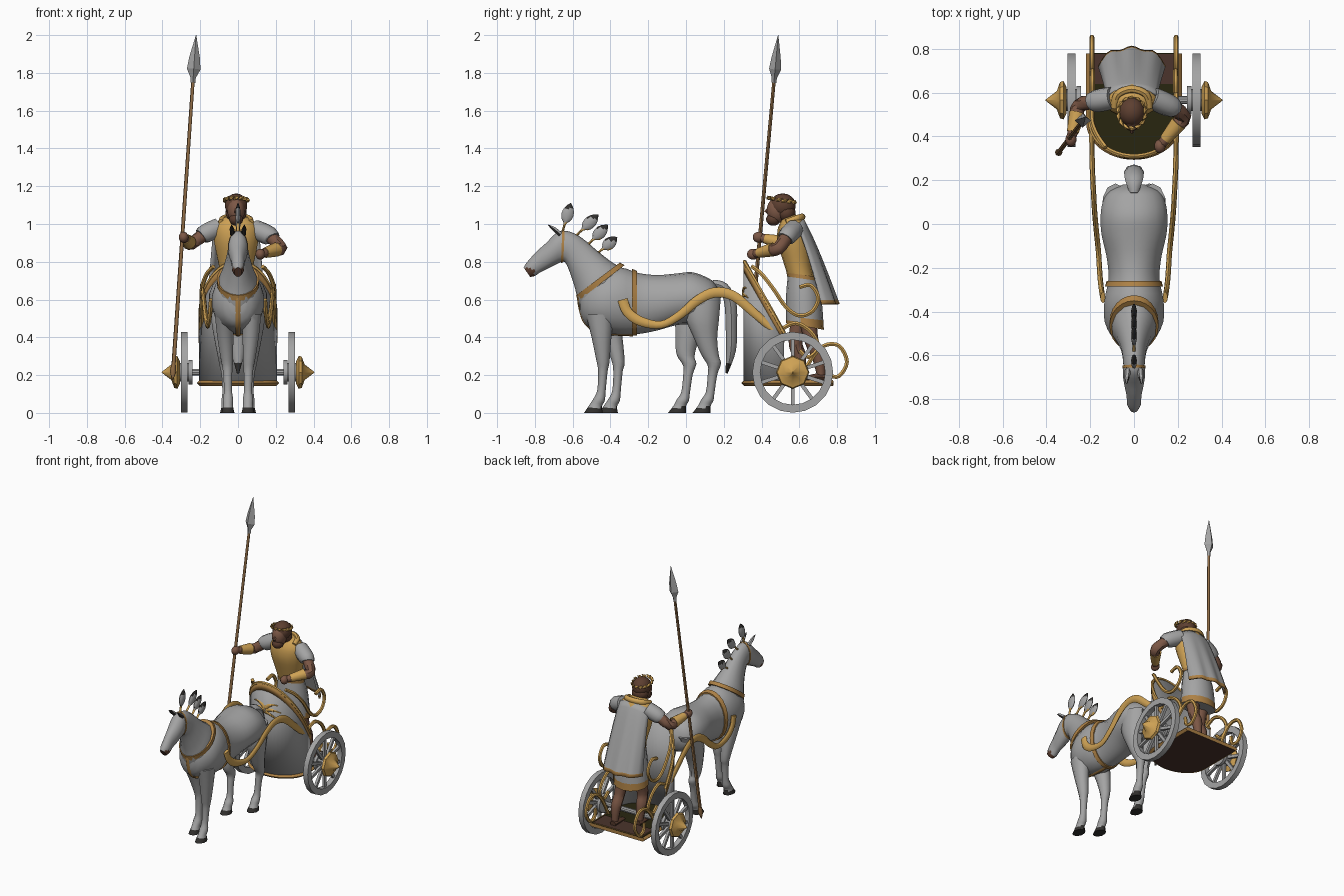
import bpy, bmesh, math
from mathutils import Vector, Matrix

if "Cube" in bpy.data.objects:
    bpy.data.objects.remove(bpy.data.objects["Cube"])

def mat(name, *rgb):
    m = bpy.data.materials.new(name)
    m.diffuse_color = (*rgb, 1)
    m.use_nodes = True
    m.node_tree.nodes["Principled BSDF"].inputs["Base Color"].default_value = m.diffuse_color
    return m

GREY, GOLD, STRAP = mat("pale grey", .37, .37, .37), mat("gold", .62, .36, .09), mat("ochre strap", .42, .22, .06)
SKIN, HAIR, WOOD = mat("skin", .20, .095, .06), mat("brown hair", .11, .05, .03), mat("spear wood", .28, .15, .06)
DARK, FLOOR, OLIVE = mat("dark hoof", .03, .028, .026), mat("dark brown", .07, .034, .025), mat("dark olive", .022, .019, .005)

def finish(name, bm, mats, rule=None, angle=45, solid=0):
    """Turn a bmesh into a shaded object; rule(centre, normal) picks the colour."""
    if not solid:
        bmesh.ops.recalc_face_normals(bm, faces=bm.faces[:])
    bm.normal_update()
    for f in bm.faces:
        f.material_index = int(rule(f.calc_center_median(), f.normal)) if rule else 0
    me = bpy.data.meshes.new(name)
    bm.to_mesh(me)
    bm.free()
    ob = bpy.data.objects.new(name, me)
    bpy.context.collection.objects.link(ob)
    for m in mats if isinstance(mats, list) else [mats]:
        me.materials.append(m)
    if solid:
        s = ob.modifiers.new("thickness", 'SOLIDIFY')
        s.thickness, s.offset = solid, 0
    bpy.ops.object.select_all(action='DESELECT')
    ob.select_set(True)
    bpy.context.view_layer.objects.active = ob
    bpy.ops.object.shade_smooth_by_angle(angle=math.radians(angle))

def smooth(pts, k=4):
    """Catmull-Rom through tuples of any size."""
    out, n = [], len(pts)
    for i in range(n - 1):
        p = [pts[max(i - 1, 0)], pts[i], pts[i + 1], pts[min(i + 2, n - 1)]]
        for t in (j / k for j in range(k)):
            out.append(tuple(.5 * (2 * b + (c - a) * t + (2 * a - 5 * b + 4 * c - d) * t * t
                             + (3 * b - a - 3 * c + d) * t ** 3) for a, b, c, d in zip(*p)))
    return out + [tuple(pts[-1])]

def skin(name, rings, mats, rule=None, closed=False, angle=45):
    bm = bmesh.new()
    vs = [[bm.verts.new(p) for p in r] for r in rings]
    for a, b in list(zip(vs, vs[1:])) + ([(vs[-1], vs[0])] if closed else []):
        for i in range(len(a)):
            bm.faces.new((a[i - 1], a[i], b[i], b[i - 1]))
    if not closed:
        bm.faces.new(vs[0])
        bm.faces.new(vs[-1])
    finish(name, bm, mats, rule, angle)

def turns(n):
    return [math.tau * i / n for i in range(n)]

def loft(name, rows, mats, rule=None, x=0, n=14, k=3):
    """Elliptic rings; each row is y,z of one edge, y,z of the other, half width, (x)."""
    rings = []
    for r in smooth(rows, k):
        c, h = Vector((0, r[0] + r[2], r[1] + r[3])) / 2, Vector((0, r[0] - r[2], r[1] - r[3])) / 2
        c.x = r[5] if len(r) > 5 else x
        rings.append([c + h * math.cos(a) + Vector((r[4] * math.sin(a), 0, 0)) for a in turns(n)])
    skin(name, rings, mats, rule)

def tube(name, rows, mats, rule=None, n=8, k=4, angle=45):
    """Sweep; each row is x,y,z, radius across, (radius along the other axis)."""
    rows = smooth(rows, k)
    P, rings = [Vector(r[:3]) for r in rows], []
    ref = Vector((1, 0, 0)) if abs(P[-1].x - P[0].x) < .7 * (P[-1] - P[0]).length + .02 else Vector((0, 0, 1))
    for i, r in enumerate(rows):
        t = (P[min(i + 1, len(P) - 1)] - P[max(i - 1, 0)]).normalized()
        s = (ref - t * ref.dot(t)).normalized()
        rings.append([P[i] + s * r[3] * math.cos(a) + t.cross(s) * r[-1] * math.sin(a) for a in turns(n)])
    skin(name, rings, mats, rule, angle=angle)

def ball(name, c, s, m):
    bm = bmesh.new()
    bmesh.ops.create_uvsphere(bm, u_segments=14, v_segments=9, radius=1, matrix=Matrix.Translation(c) @ Matrix.Diagonal((*s, 1)))
    finish(name, bm, m)

def lathe(name, prof, m, n=20, closed=False):
    """Spin (x, radius) pairs round the axle."""
    skin(name, [[Vector((x, .565 + r * math.cos(a), .215 + r * math.sin(a))) for a in turns(n)] for x, r in prof], m, None, closed, 35)

SIDES = (("left", 1), ("right", -1))
# horse
loft("horse_body", [(-.56, .64, -.56, .53, .04), (-.53, .69, -.53, .465, .09), (-.45, .74, -.45, .43, .135),
     (-.35, .77, -.35, .412, .137), (-.25, .74, -.25, .418, .118), (-.15, .73, -.15, .437, .127), (-.05, .738, -.05, .465, .15),
     (.03, .745, .03, .47, .155), (.10, .722, .10, .48, .145), (.15, .69, .15, .50, .115), (.18, .63, .18, .56, .05)], GREY, n=18)
loft("horse_neck_and_head", [(-.30, .75, -.54, .50, .10), (-.38, .79, -.57, .58, .105), (-.46, .85, -.585, .65, .08),
     (-.53, .91, -.61, .73, .06), (-.59, .95, -.635, .79, .052), (-.65, .965, -.655, .80, .05), (-.69, .95, -.69, .785, .052),
     (-.74, .90, -.73, .765, .045), (-.79, .855, -.77, .745, .035), (-.84, .80, -.80, .725, .032), (-.86, .77, -.825, .72, .02)],
     [GREY, HAIR], lambda c, n: c.y < -.80 and c.z < .765)
FRONT = [(-.53, .52, -.38, .52, .055, .07), (-.50, .40, -.395, .40, .045, .067), (-.475, .28, -.405, .27, .033, .058),
         (-.465, .22, -.415, .22, .026, .055), (-.47, .12, -.425, .12, .022, .053), (-.49, .075, -.43, .065, .029, .053),
         (-.51, .045, -.445, .035, .027, .053), (-.54, 0, -.44, 0, .036, .053)]
HIND = [(0, .62, .185, .62, .06, .085), (0, .5, .175, .5, .06, .085), (.04, .40, .165, .39, .048, .08), (.08, .31, .175, .30, .035, .075),
        (.115, .25, .185, .26, .03, .07), (.115, .2, .165, .2, .023, .065), (.105, .11, .15, .10, .022, .062),
        (.08, .07, .145, .065, .029, .06), (.065, .04, .13, .035, .028, .06), (.035, 0, .13, 0, .037, .06)]
for side, s in SIDES:
    for part, rows, shift in (("front_leg", FRONT, .08), ("hind_leg", HIND, -.13)):
        d = lambda z: 0 if s > 0 else shift * min(1, (.62 - z) / .3)
        loft(f"horse_{part}_{side}", [(a + d(b), b, c + d(b), e, w, s * x) for a, b, c, e, w, x in rows],
             [GREY, DARK], lambda c, n: c.z < .03, n=10)
    tube("horse_ear_" + side, [(s * .028, -.665, .945, .014), (s * .032, -.70, .975, .012, .01), (s * .034, -.73, .995, .002)],
         [GREY, DARK], lambda c, n: n.y < .1, k=2, n=6)
tube("horse_tail", [(0, .14, .685, .02, .02), (0, .20, .665, .04, .025), (0, .235, .58, .045, .032), (0, .24, .45, .042, .03),
     (0, .238, .33, .036, .026), (0, .215, .21, .006, .006)], [GREY, DARK], lambda c, n: c.z < .25)

# harness
loft("girth_strap", [(-.260, .752, -.260, .410, .125), (-.286, .763, -.286, .408, .133)], STRAP, n=24, k=1)
loft("neck_strap", [(-.325, .782, -.572, .592, .112), (-.350, .796, -.582, .622, .112)], STRAP, n=24, k=1)
tube("chest_strap", [(0, -.573, .62, .013, .006), (0, -.563, .55, .013, .006), (0, -.532, .47, .013, .006),
     (0, -.45, .423, .013, .006), (0, -.28, .41, .013, .006)], STRAP, n=6)
loft("bridle_strap", [(-.642, .966, -.650, .796, .053), (-.655, .968, -.662, .794, .053)], STRAP, n=18, k=1)
# crest plumes: gold stem, pale feather, dark tip
for i, (a, b) in enumerate((((-.655, .955), (-.61, 1.11)), ((-.585, .935), (-.465, 1.05)),
                            ((-.525, .885), (-.415, .995)), ((-.475, .84), (-.365, .93)))):
    q = lambda t, ra, rb: (0, a[0] + (b[0] - a[0]) * t, a[1] + (b[1] - a[1]) * t, ra, rb)
    tube(f"plume_{i}", [q(0, .007, .007), q(.3, .008, .007), q(.45, .012, .026), q(.65, .014, .032), q(.85, .01, .022), q(1, .002, .002)],
         [GREY, GOLD, DARK], lambda c, n: 1 if c.z < q(.33, 0, 0)[2] else 2 if c.z > q(.82, 0, 0)[2] or n.y < -.9 else 0, k=3)

# chariot shell with ochre band, gold rim and floor
def front(x, off=0):
    return .47 - .16 * math.sqrt(max(0, 1 - (x / .2) ** 2)) - off
def rim_z(y):
    return .80 - .38 * (y - .31) / .21
U = [(-.2, .52)] + [(-.2 * math.cos(math.pi * i / 24), .47 - .16 * math.sin(math.pi * i / 24)) for i in range(25)] + [(.2, .52)]
DECK = [(-.2, .78)] + U + [(.2, .78)]
for name, m, grow, drop, thick in (("chariot_shell", GREY, 1, None, .012), ("shell_band", STRAP, 1.03, .05, .004)):
    bm = bmesh.new()
    cols = [[bm.verts.new((x * grow, .47 + (y - .47) * grow, z)) for z in (rim_z(y) - drop if drop else .15, rim_z(y))] for x, y in U]
    for p, q in zip(cols, cols[1:]):
        bm.faces.new((p[0], q[0], q[1], p[1]))
    finish(name, bm, m, solid=thick)
tube("shell_rim", [(x, y, rim_z(y), .011) for x, y in U], GOLD, k=1, n=6)
tube("floor_trim", [(x * 1.02, y - .002, .158, .015) for x, y in DECK], STRAP, k=1, n=4)
for name, plan, z0, z1, top in (("chariot_floor", DECK, .145, .17, OLIVE),
                                ("rear_step", [(-.19, .775), (-.19, .64), (.19, .64), (.19, .775)], .165, .175, FLOOR)):
    skin(name, [[(x, y, z) for x, y in plan] for z in (z0, z1)], [STRAP, FLOOR, top], lambda c, n: 1 if n.z < -.5 else 2 if n.z > .5 else 0)
# winged ornament on the shell front
for side, s in SIDES:
    for j, (w, h) in enumerate(((.09, .08), (.11, .03), (.09, -.02))):
        tube(f"shell_ornament_{j}_{side}", [(s * w * t, front(w * t, .008), .61 + h * t ** .5 - .03 * t * t, .014 * (1.15 - t), .006)
             for t in (.05, .3, .6, .85, 1)], GOLD, k=2, n=6)

# shafts and scrolled side rails
RAILS = [[(.13, .35, .775), (.165, .40, .735), (.19, .46, .66), (.192, .53, .56), (.192, .60, .515), (.192, .67, .54),
          (.19, .70, .61), (.19, .66, .675), (.19, .60, .665)],
         [(.192, .50, .44), (.192, .58, .475), (.192, .66, .43), (.192, .70, .35), (.192, .65, .295), (.192, .60, .33)],
         [(.192, .60, .17), (.192, .66, .28), (.192, .73, .355), (.192, .81, .355), (.192, .852, .27), (.192, .81, .195),
          (.192, .755, .205), (.192, .745, .26)]]
SHAFT = [(.142, -.335, .60, .027), (.147, -.31, .535, .026), (.155, -.24, .485, .025), (.162, -.13, .467, .02), (.172, -.03, .52, .022),
         (.18, .06, .595, .025), (.185, .15, .637, .027), (.19, .25, .62, .026), (.192, .36, .53, .023), (.194, .46, .44, .018)]
for side, s in SIDES:
    tube("draught_shaft_" + side, [(s * x, y, z, .012, r) for x, y, z, r in SHAFT], GOLD)
    for i, r in enumerate(RAILS):
        tube(f"side_rail_{i}_{side}", [(s * x, y, z, .012) for x, y, z in r], GOLD, n=6)

# wheels
lathe("axle", [(-.33, .018), (.33, .018)], GREY, 10)
for side, s in SIDES:
    lathe("wheel_rim_" + side, [(s * x, r) for x, r in ((.267, .172), (.267, .214), (.303, .214), (.303, .172))], GREY, 20, True)
    lathe("wheel_hub_" + side, [(s * .242, .065), (s * .262, .065), (s * .262, .05), (s * .315, .05)], GREY, 12)
    lathe("hub_cap_" + side, [(s * .308, .06), (s * .322, .088), (s * .338, .082), (s * .352, .042), (s * .404, .002)], GOLD, 8)
    bm = bmesh.new()
    for a in turns(10):
        bmesh.ops.create_cube(bm, size=1, matrix=Matrix.Translation((s * .285, .565, .215)) @ Matrix.Rotation(a, 4, 'X')
                              @ Matrix.Translation((0, 0, .115)) @ Matrix.Diagonal((.018, .02, .145, 1)))
    finish("wheel_spokes_" + side, bm, GREY)

# driver: armour, tunic, head
X = -.01
loft("driver_cuirass", [(.54, .72, .68, .70, .085), (.515, .80, .665, .78, .095), (.485, .90, .66, .90, .118),
     (.485, .97, .645, .98, .12), (.50, 1.01, .62, 1.03, .09), (.51, 1.03, .58, 1.05, .04)], GOLD, x=X)
loft("driver_belt", [(.532, .742, .685, .722, .092), (.536, .722, .69, .70, .094)], STRAP, x=X, k=1)
loft("driver_tunic", [(.54, .74, .68, .72, .087), (.53, .62, .715, .62, .108), (.53, .475, .73, .44, .122)],
     [GREY, STRAP], lambda c, n: c.z < .49 and n.z > -.7, x=X, k=6)
tube("driver_neck", [(X, .55, 1.0, .035), (X, .51, 1.06, .033)], SKIN, k=1)
tube("driver_nose", [(X, .437, 1.085, .006), (X, .42, 1.062, .01)], SKIN, k=1, n=5)
for name, c, s, m in (("head", (X, .482, 1.072), (.048, .055, .068), SKIN), ("hair", (X, .512, 1.098), (.061, .069, .064), HAIR),
                      ("nape_hair", (X, .53, 1.06), (.058, .05, .05), HAIR), ("beard", (X, .462, 1.025), (.038, .038, .034), HAIR)):
    ball("driver_" + name, c, s, m)
for i, a in enumerate(turns(14)):  # laurel wreath
    p = lambda b, r, dz: (X + r * math.cos(b), .506 + r * 1.12 * math.sin(b), 1.118 + dz - .012 * math.sin(b))
    tube(f"wreath_leaf_{i}", [(*p(a, .057, 0), .004), (*p(a + .22, .063, .008), .011, .009), (*p(a + .5, .067, .02), .001)], GOLD, k=1, n=5)
# arms and legs
ARMS = {"right": [(-.10, .575, .985), (-.18, .56, .945), (-.25, .54, .895), (-.288, .385, .93)],
        "left": [(.085, .575, .975), (.17, .535, .935), (.228, .49, .872), (.118, .355, .84)]}
for side, pts in ARMS.items():
    sh, mid, el, ha = map(Vector, pts)
    tube("sleeve_" + side, [(*sh, .05), (*((sh + mid) / 2), .053), (*mid, .05), (*mid.lerp(el, .2), .043)], GREY, k=2, n=10)
    tube("arm_" + side, [(*mid, .036), (*el, .034), (*el.lerp(ha, .4), .031), (*ha, .02)], SKIN, k=3)
    tube("bracer_" + side, [(*el.lerp(ha, .22), .038), (*el.lerp(ha, .78), .027)], GOLD, k=1, n=10)
    ball("hand_" + side, ha, (.026, .032, .029), SKIN)
for side, pts in (("left", [(.045, .64, .52), (.055, .665, .38), (.058, .70, .30), (.058, .715, .20)]),
                  ("right", [(-.06, .61, .52), (-.065, .58, .38), (-.068, .60, .30), (-.068, .615, .20)])):
    tube("leg_" + side, [(*p, r) for p, r in zip(pts, (.05, .037, .035, .022))], SKIN)
    x, y, z = pts[-1]
    tube("sandal_" + side, [(x, y + .025, .187, .022, .018), (x, y - .02, .19, .026, .02), (x, y - .09, .182, .018, .01)], HAIR, k=2)
# cape: curved sheet with soft folds and an ochre hem
bm, g = bmesh.new(), []
for v in [j / 12 * .95 for j in range(13)] + [1]:
    g.append([bm.verts.new((X + u * (.115 + .035 * v), .615 + .185 * v ** .85 - (.03 + .045 * v) * abs(u) ** 3 + .008 * v * math.cos(u * 9),
                            1.025 - .45 * v - .03 * u * u * (1 - v))) for u in (i / 8 - 1 for i in range(17))])
for a, b in zip(g, g[1:]):
    for i in range(16):
        bm.faces.new((a[i], a[i + 1], b[i + 1], b[i]))
finish("driver_cape", bm, [GREY, STRAP], lambda c, n: c.z < .60, solid=.012)
tube("armour_collar", [(-.09, .53, 1.01, .015), (-.075, .59, 1.03, .018), (X, .615, 1.038, .018), (.055, .59, 1.03, .018), (.07, .53, 1.01, .015)], GOLD)

# spear
at = lambda t, r, q: (*Vector((-.345, .325, .20)).lerp(Vector((-.222, .488, 2.0)), t), r, q)
tube("spear_shaft", [at(0, .011, .011), at(.88, .009, .009)], WOOD, k=1)
tube("spear_butt", [at(-.015, .003, .003), at(.01, .017, .017), at(.03, .012, .012)], WOOD, k=1)
tube("spear_head", [at(.86, .013, .013), at(.875, .014, .014), at(.90, .036, .032), at(.935, .028, .024), at(1, .001, .001)], GREY, k=1, n=4, angle=20)
